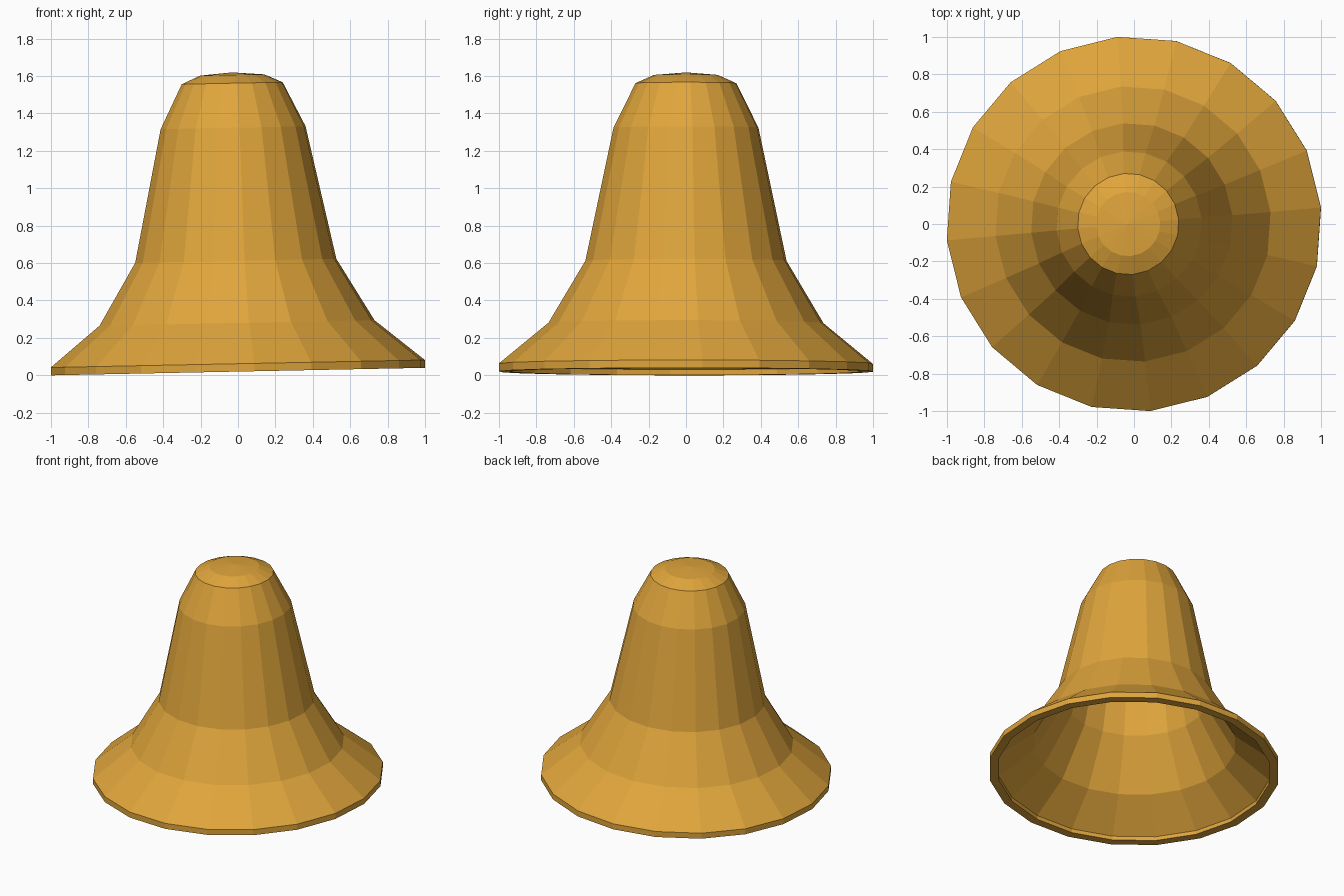
import bpy, bmesh, math
from mathutils import Matrix

if "Cube" in bpy.data.objects:
    bpy.data.objects.remove(bpy.data.objects["Cube"])

SIDES = 20
START = math.radians(5)      # angle of the first corner
TILT = -math.radians(1.15)   # bell leans slightly to the left
BASE_Z = 0.02                # height of the rim centre

# Outer wall (radius, height), rim to crown, measured from the rim plane
outer = [(1.004, 0.0), (1.004, 0.042), (0.738, 0.26), (0.54, 0.592),
         (0.389, 1.304), (0.271, 1.542), (0.172, 1.586)]
# Inner wall, rim to ceiling
inner = [(0.943, 0.0), (0.943, 0.03), (0.702, 0.226), (0.493, 0.576),
         (0.342, 1.288), (0.24, 1.497), (0.16, 1.536)]
outer_apex, inner_apex = 1.60, 1.55

gold = bpy.data.materials.new("bell gold")
gold.diffuse_color = (0.74, 0.375, 0.044, 1)
gold.use_nodes = True
gold.node_tree.nodes["Principled BSDF"].inputs["Base Color"].default_value = gold.diffuse_color

bm = bmesh.new()


def ring(r, z):
    return [bm.verts.new((r * math.cos(START + i * math.tau / SIDES),
                          r * math.sin(START + i * math.tau / SIDES), z))
            for i in range(SIDES)]


def bridge(a, b):
    for i in range(SIDES):
        j = (i + 1) % SIDES
        bm.faces.new((a[i], a[j], b[j], b[i]))


def fan(loop, z):
    tip = bm.verts.new((0, 0, z))
    for i in range(SIDES):
        bm.faces.new((loop[i], loop[(i + 1) % SIDES], tip))


# One shell: ceiling inside, down to the lip, up the outside to the crown
rings = [ring(r, z) for r, z in inner[::-1] + outer]
for lower, upper in zip(rings, rings[1:]):
    bridge(lower, upper)
fan(rings[0], inner_apex)
fan(rings[-1], outer_apex)
bmesh.ops.recalc_face_normals(bm, faces=bm.faces[:])

# Lean the bell and lift it onto the ground
bm.transform(Matrix.Translation((0, 0, BASE_Z)) @ Matrix.Rotation(TILT, 4, 'Y'))

mesh = bpy.data.meshes.new("bell")
bm.to_mesh(mesh)
bm.free()
mesh.materials.append(gold)
bell = bpy.data.objects.new("bell", mesh)
bpy.context.collection.objects.link(bell)
